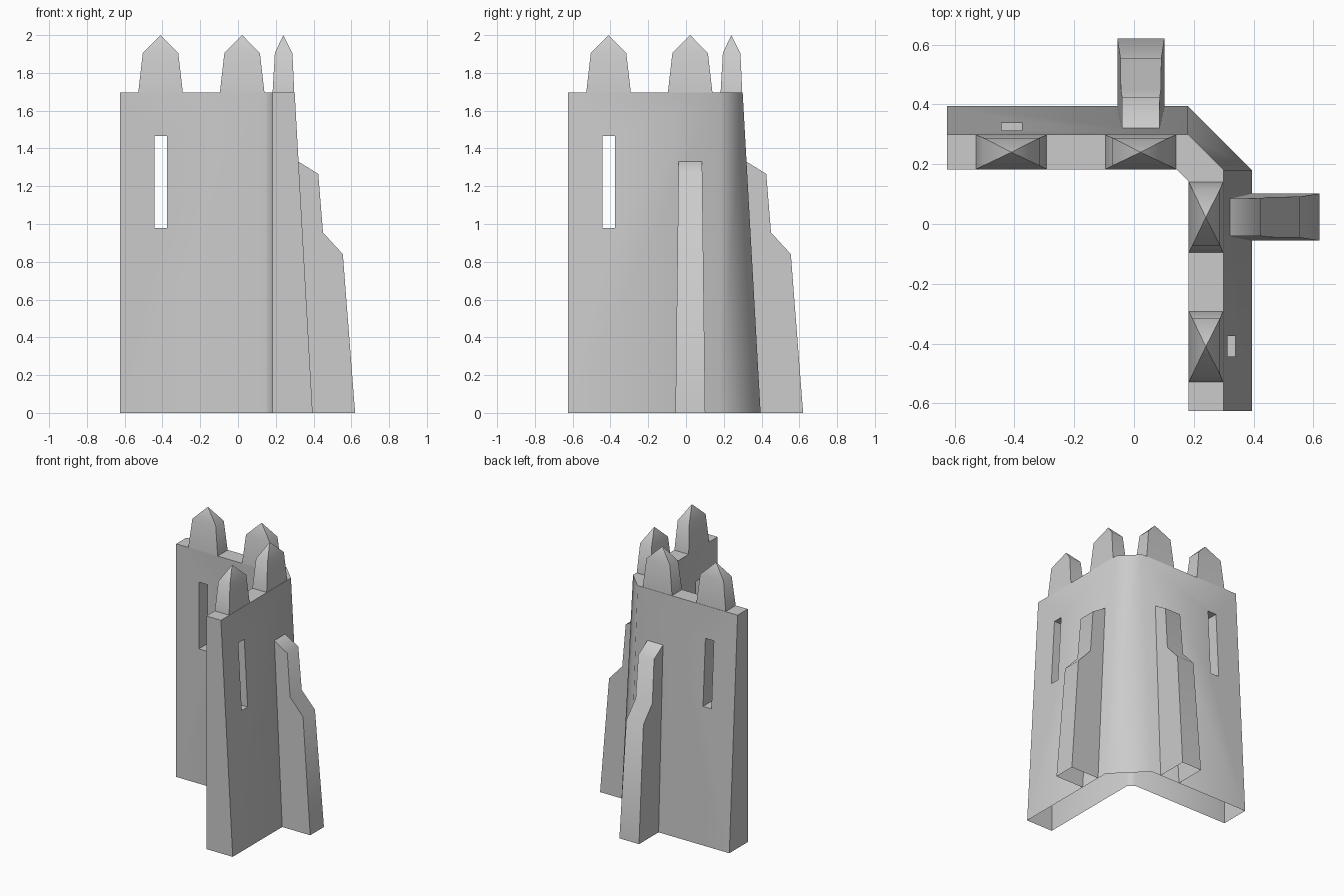
import bpy, bmesh, math

if "Cube" in bpy.data.objects:
    bpy.data.objects.remove(bpy.data.objects["Cube"])

WALL_TOP, INNER, OUT_LOW, OUT_TOP, END = 1.695, 0.183, 0.395, 0.30, -0.625


def loft(name, rings, cap_start=False, cap_end=True, swap=False, skip=()):
    """Join point rings with quads; swap mirrors the part over the diagonal."""
    bm = bmesh.new()
    loops = [[bm.verts.new((y, x, z) if swap else (x, y, z)) for x, y, z in r] for r in rings]
    n = len(rings[0])
    for a, b in zip(loops, loops[1:]):
        for i in range(n):
            if i not in skip:
                j = (i + 1) % n
                bm.faces.new((a[i], a[j], b[j], b[i]))
    if cap_start:
        bm.faces.new(loops[0])
    if cap_end:
        bm.faces.new(loops[-1])
    bmesh.ops.remove_doubles(bm, verts=bm.verts, dist=1e-5)
    bmesh.ops.recalc_face_normals(bm, faces=bm.faces)
    me = bpy.data.meshes.new(name)
    bm.to_mesh(me)
    bm.free()
    ob = bpy.data.objects.new(name, me)
    bpy.context.collection.objects.link(ob)
    return ob


def smooth(ob, angle):
    bpy.ops.object.select_all(action='DESELECT')
    ob.select_set(True)
    bpy.context.view_layer.objects.active = ob
    bpy.ops.object.shade_smooth_by_angle(angle=math.radians(angle))


def rect(x0, x1, y0, y1, z):
    return [(x0, y0, z), (x1, y0, z), (x1, y1, z), (x0, y1, z)]


# L-shaped corner wall with sloped outer faces and chamfered corner
def wall_ring(out, z):
    c = INNER - 0.04
    return [(END, INNER, z), (c, INNER, z), (INNER, c, z), (INNER, END, z),
            (out, END, z), (out, 0.18, z), (0.18, out, z), (END, out, z)]


wall = loft("corner_wall", [wall_ring(OUT_LOW, 0), wall_ring(OUT_TOP, WALL_TOP)], cap_start=True)

# arrow slits cut through both arms
for k, swap in enumerate((False, True)):
    cutter = loft(f"slit_cutter_{k}", [rect(-0.443, -0.375, 0.1, 0.5, z) for z in (0.98, 1.465)],
                  cap_start=True, swap=swap)
    cutter.hide_render = True
    mod = wall.modifiers.new("slit", 'BOOLEAN')
    mod.operation, mod.solver, mod.object = 'DIFFERENCE', 'EXACT', cutter
    bpy.context.view_layer.objects.active = wall
    bpy.ops.object.modifier_apply(modifier=mod.name)
    bpy.data.objects.remove(cutter)

# the underside is open
bm = bmesh.new()
bm.from_mesh(wall.data)
under = [f for f in bm.faces if all(v.co.z < 1e-4 for v in f.verts)]
bmesh.ops.delete(bm, geom=under, context='FACES')
bm.to_mesh(wall.data)
bm.free()
smooth(wall, 50)

# buttress profile: distance outwards, height
PROFILE = [(0.395, 0), (0.62, 0), (0.555, 0.84), (0.45, 0.955), (0.425, 1.265), (0.32, 1.33)]

for side, swap in (("back", False), ("right", True)):
    # pointed merlons
    for k, cx in enumerate((-0.41, 0.022)):
        rings = [rect(cx - 0.118, cx + 0.118, INNER, 0.298, WALL_TOP),
                 rect(cx - 0.094, cx + 0.094, 0.195, 0.288, 1.905),
                 [(cx, 0.24, 2.0)] * 4]
        bm = loft(f"{side}_merlon_{k}", rings[:2], cap_end=False, swap=swap)
        # pyramid tip
        b = bmesh.new()
        b.from_mesh(bm.data)
        tip = b.verts.new((0.24, cx, 2.0) if swap else (cx, 0.24, 2.0))
        rim = [e for e in b.edges if all(abs(v.co.z - 1.905) < 1e-4 for v in e.verts)]
        for e in rim:
            b.faces.new((e.verts[0], e.verts[1], tip))
        bmesh.ops.recalc_face_normals(b, faces=b.faces)
        b.to_mesh(bm.data)
        b.free()
        smooth(bm, 65)

    # stepped, tapering buttress, open at the base and against the wall
    flanks = [[(0.023 + s * (0.079 - 0.0125 * z), d, z) for d, z in PROFILE] for s in (-1, 1)]
    ob = loft(f"{side}_buttress", flanks, cap_start=True, swap=swap, skip=(0, 5))
    smooth(ob, 60)
